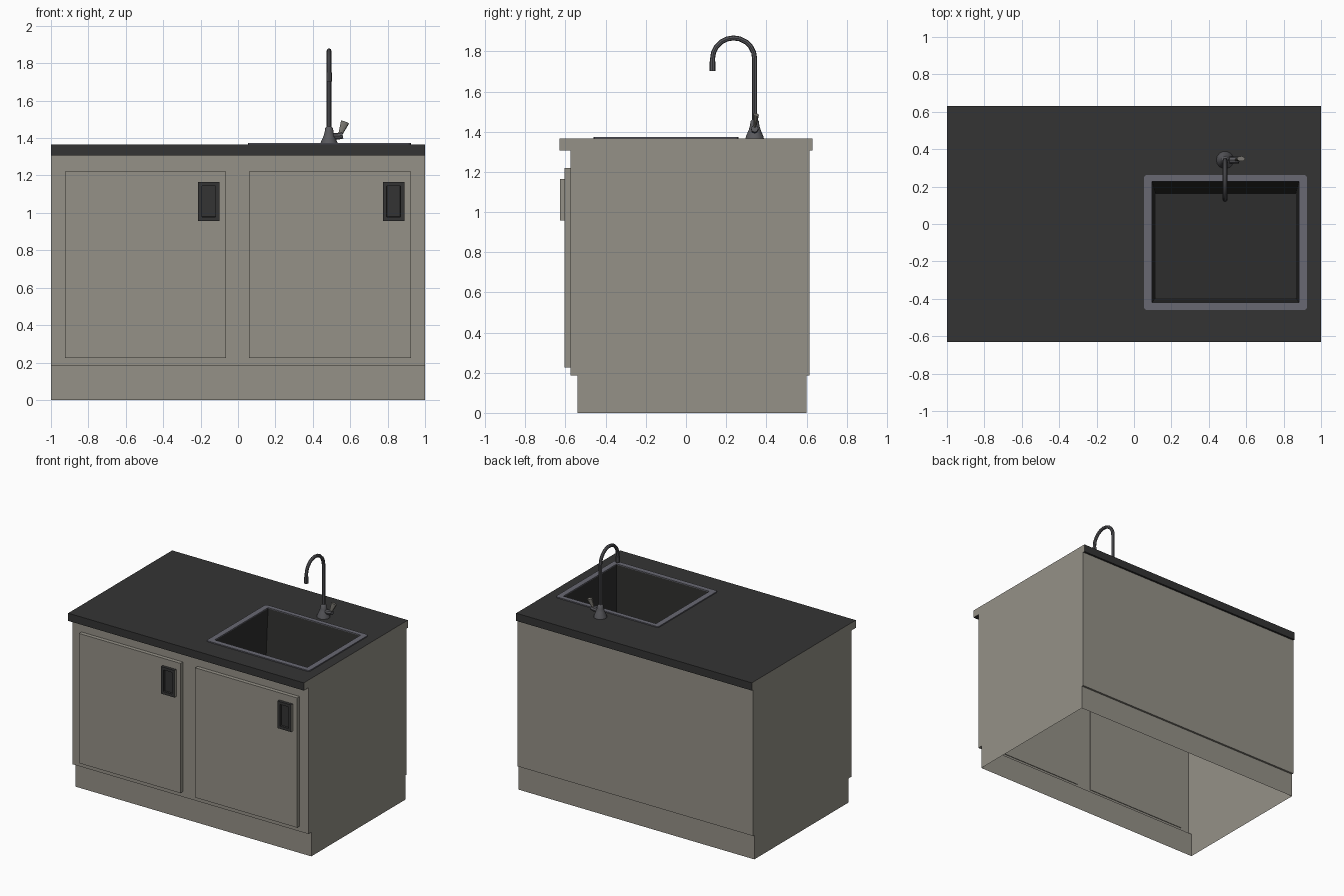
import bpy, bmesh, math
from mathutils import Vector, Matrix

if "Cube" in bpy.data.objects:
    bpy.data.objects.remove(bpy.data.objects["Cube"])


def mat(name, rgb):
    m = bpy.data.materials.new(name)
    m.diffuse_color = (*rgb, 1)
    m.use_nodes = True
    m.node_tree.nodes["Principled BSDF"].inputs["Base Color"].default_value = m.diffuse_color
    return m


BEIGE = mat("beige_panel", (0.30, 0.285, 0.245))
DARK = mat("dark_counter", (0.034, 0.034, 0.034))
BASIN = mat("dark_basin", (0.027, 0.027, 0.026))
STEEL = mat("steel_rim", (0.14, 0.14, 0.17))
METAL = mat("faucet_metal", (0.10, 0.10, 0.11))
LEVER = mat("lever_metal", (0.20, 0.19, 0.17))


def finish(bm, name, *mats):
    me = bpy.data.meshes.new(name)
    bm.to_mesh(me)
    bm.free()
    for m in mats:
        me.materials.append(m)
    ob = bpy.data.objects.new(name, me)
    bpy.context.collection.objects.link(ob)
    return ob


def smooth(ob):
    bpy.ops.object.select_all(action='DESELECT')
    ob.select_set(True)
    bpy.context.view_layer.objects.active = ob
    bpy.ops.object.shade_smooth_by_angle(angle=math.radians(35))


def ring(bm, r, z):
    x0, x1, y0, y1 = r
    return [bm.verts.new((x, y, z)) for x, y in ((x0, y0), (x1, y0), (x1, y1), (x0, y1))]


def box(bm, x0, x1, y0, y1, z0, z1):
    c = Vector(((x0 + x1) / 2, (y0 + y1) / 2, (z0 + z1) / 2))
    m = Matrix.Translation(c) @ Matrix.Diagonal((x1 - x0, y1 - y0, z1 - z0, 1))
    bmesh.ops.create_cube(bm, size=1, matrix=m)


def slab_with_hole(outer, hole, z0, z1, corner=0):
    bm = bmesh.new()
    ob_, ot = ring(bm, outer, z0), ring(bm, outer, z1)
    ib, it = ring(bm, hole, z0), ring(bm, hole, z1)
    for i in range(4):
        j = (i + 1) % 4
        for q in ((ot[i], ot[j], it[j], it[i]), (ob_[j], ob_[i], ib[i], ib[j]),
                  (ob_[i], ob_[j], ot[j], ot[i]), (ib[j], ib[i], it[i], it[j])):
            bm.faces.new(q)
    if corner:
        edges = [e for e in bm.edges if set(e.verts) in [{a, b} for a, b in zip(ob_, ot)]]
        bmesh.ops.bevel(bm, geom=edges, offset=corner, segments=2, affect='EDGES', profile=0.5)
    bm.normal_update()
    return bm


# cabinet shell: side profile extruded along x, open at the bottom
bm = bmesh.new()
profile = [(-.54, 0), (-.54, .185), (-.575, .185), (-.575, 1.306),
           (.615, 1.306), (.615, .185), (.6, .185), (.6, 0)]
ends = [[bm.verts.new((x, y, z)) for y, z in profile] for x in (-1, 1)]
for e in ends:
    bm.faces.new(e)
for i in range(len(profile) - 1):
    if i != 3:  # the counter closes the top
        bm.faces.new((ends[0][i], ends[0][i + 1], ends[1][i + 1], ends[1][i]))
bmesh.ops.recalc_face_normals(bm, faces=bm.faces)
finish(bm, "cabinet_body", BEIGE)

# countertop with beige ends and a cut-out for the sink
HOLE = (.096, .882, -.42, .227)
bm = slab_with_hole((-1, 1, -.63, .63), HOLE, 1.306, 1.365)
for f in bm.faces:
    f.material_index = int(abs(f.normal.x) > .9 and abs(f.calc_center_median().x) > .99)
finish(bm, "countertop", DARK, BEIGE)

# doors and recessed handles
for side, x0, x1, hx in (("left", -.925, -.065, -.157), ("right", .06, .925, .832)):
    bm = bmesh.new()
    box(bm, x0, x1, -.605, -.57, .225, 1.22)
    finish(bm, side + "_door", BEIGE)
    bm = bmesh.new()
    box(bm, hx - .058, hx + .058, -.627, -.6, .957, 1.165)
    bm.normal_update()
    for f in bm.faces:
        f.material_index = int(abs(f.normal.x) > .9)
    front = [f for f in bm.faces if f.normal.y < -.9]
    bmesh.ops.inset_region(bm, faces=front, thickness=.03)
    bmesh.ops.inset_region(bm, faces=front, thickness=.002, depth=-.014)
    finish(bm, side + "_handle", DARK, BEIGE)

# sink rim
finish(slab_with_hole((.053, .925, -.46, .262), HOLE, 1.36, 1.373, .015), "sink_rim", STEEL)

# sink basin with sloping walls
bm = bmesh.new()
top, low = ring(bm, HOLE, 1.366), ring(bm, (.115, .866, -.395, .163), .82)
bm.faces.new(low)
for i in range(4):
    j = (i + 1) % 4
    bm.faces.new((top[i], top[j], low[j], low[i]))
finish(bm, "sink_basin", BASIN)

# faucet base: revolved profile
FX, FY = .487, .342
bm = bmesh.new()
pts = [(0, 1.364), (.047, 1.364), (.045, 1.376), (.03, 1.41), (.024, 1.43), (.021, 1.452), (.012, 1.462)]
vs = [bm.verts.new((FX + r, FY, z)) for r, z in pts]
es = [bm.edges.new(p) for p in zip(vs, vs[1:])]
bmesh.ops.spin(bm, geom=vs + es, cent=(FX, FY, 0), axis=(0, 0, 1), angle=math.tau, steps=14)
bmesh.ops.remove_doubles(bm, verts=bm.verts, dist=1e-4)
bmesh.ops.recalc_face_normals(bm, faces=bm.faces)
smooth(finish(bm, "faucet_base", METAL))


# faucet spout: gooseneck tube
def tube(name, path, r, m):
    cu = bpy.data.curves.new(name, 'CURVE')
    cu.dimensions = '3D'
    cu.bevel_depth, cu.bevel_resolution, cu.use_fill_caps = r, 2, True
    sp = cu.splines.new('POLY')
    sp.points.add(len(path) - 1)
    for p, c in zip(sp.points, path):
        p.co = (*c, 1)
    cu.materials.append(m)
    ob = bpy.data.objects.new(name, cu)
    bpy.context.collection.objects.link(ob)
    bpy.ops.object.select_all(action='DESELECT')
    ob.select_set(True)
    bpy.context.view_layer.objects.active = ob
    bpy.ops.object.convert(target='MESH')
    smooth(bpy.context.view_layer.objects.active)


R, CZ = .105, 1.762
arc = [(FX, FY - R + R * math.cos(math.pi * k / 10), CZ + R * math.sin(math.pi * k / 10)) for k in range(11)]
tube("faucet_spout", [(FX, FY, 1.44)] + arc + [(FX, FY - 2 * R, 1.71)], .0125, METAL)
tube("spout_tip", [(FX, FY - 2 * R, 1.75), (FX, FY - 2 * R, 1.702)], .015, METAL)

# valve stub and flared lever on the right of the base
tube("faucet_valve", [(FX, FY, 1.41), (.535, FY, 1.41), (.56, FY, 1.415)], .018, METAL)
bm = bmesh.new()
a, b = Vector((.545, FY, 1.415)), Vector((.572, FY + .012, 1.485))
m = (Matrix.Translation((a + b) / 2) @ (b - a).to_track_quat('Z', 'X').to_matrix().to_4x4()
     @ Matrix.Rotation(0, 4, 'Z'))
bmesh.ops.create_cone(bm, cap_ends=True, segments=10, radius1=.01, radius2=.023,
                      depth=(b - a).length, matrix=m)
for v in bm.verts:  # flatten the lever
    v.co.y = FY + (v.co.y - FY) * .6
smooth(finish(bm, "faucet_lever", LEVER))
